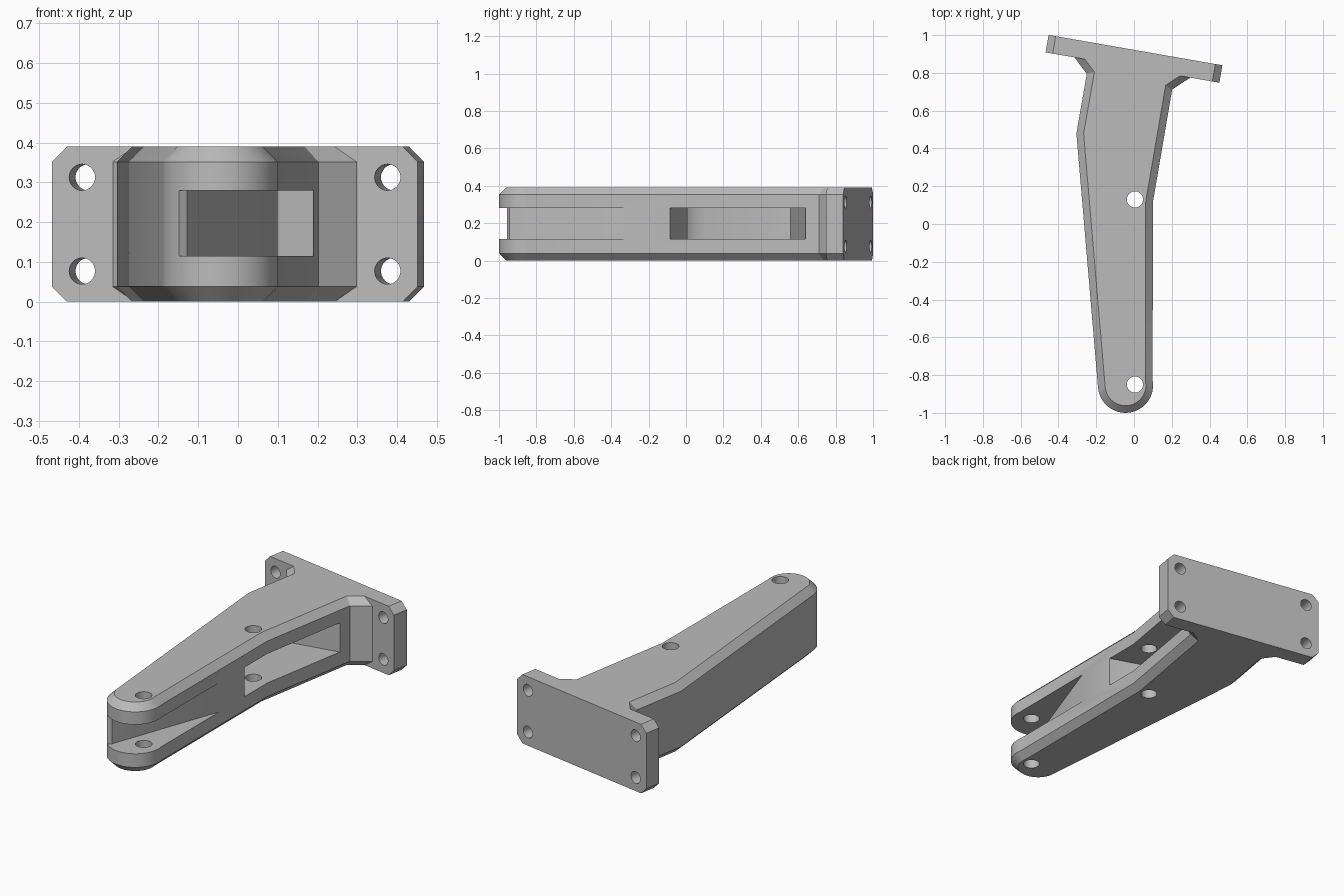
import bpy, bmesh, math
from mathutils import Matrix, Vector

if "Cube" in bpy.data.objects:
    bpy.data.objects.remove(bpy.data.objects["Cube"])

H = 0.39            # overall height
CHAMFER = 0.038
TILT = math.radians(-9.9)

metal = bpy.data.materials.new("plain_grey")
metal.use_nodes = True
metal.diffuse_color = (0.5, 0.5, 0.5, 1)
metal.node_tree.nodes["Principled BSDF"].inputs["Base Color"].default_value = (0.5, 0.5, 0.5, 1)


def prism(name, outline, z0, z1, chamfer=None):
    """Extrude an outline upward; chamfer cap edges accepted by the rule."""
    bm = bmesh.new()
    base = bm.faces.new([bm.verts.new((x, y, z0)) for x, y in outline])
    ext = bmesh.ops.extrude_face_region(bm, geom=[base])
    top = [v for v in ext["geom"] if isinstance(v, bmesh.types.BMVert)]
    bmesh.ops.translate(bm, vec=(0, 0, z1 - z0), verts=top)
    bmesh.ops.recalc_face_normals(bm, faces=bm.faces)
    if chamfer:
        edges = [e for e in bm.edges
                 if abs(e.verts[0].co.z - e.verts[1].co.z) < 1e-5 and chamfer(e)]
        bmesh.ops.bevel(bm, geom=edges, offset=CHAMFER, segments=1,
                        profile=0.5, affect='EDGES')
        bmesh.ops.recalc_face_normals(bm, faces=bm.faces)
    mesh = bpy.data.meshes.new(name)
    bm.to_mesh(mesh)
    bm.free()
    mesh.materials.append(metal)
    ob = bpy.data.objects.new(name, mesh)
    bpy.context.collection.objects.link(ob)
    return ob


def circle(x, y, r, n=32):
    return [(x + r * math.cos(2 * math.pi * i / n),
             y + r * math.sin(2 * math.pi * i / n)) for i in range(n)]


def cut(target, cutter):
    cutter.hide_render = True
    mod = target.modifiers.new("cut", 'BOOLEAN')
    mod.operation = 'DIFFERENCE'
    mod.solver = 'EXACT'
    mod.object = cutter
    bpy.context.view_layer.objects.active = target
    bpy.ops.object.modifier_apply(modifier=mod.name)
    bpy.data.objects.remove(cutter)


def smooth(ob):
    bpy.ops.object.select_all(action='DESELECT')
    ob.select_set(True)
    bpy.context.view_layer.objects.active = ob
    bpy.ops.object.shade_smooth_by_angle(angle=math.radians(25))


def plate_front(x):
    return 0.827 + math.tan(TILT) * x


# Arm body: tapered outline with a round nose, chamfered top and bottom
nose = [(-0.045 + 0.146 * math.cos(a), -0.854 + 0.146 * math.sin(a))
        for a in (math.pi + math.radians(5) - i * math.radians(-185) / 24 for i in range(25))]
outline = [(-0.315, plate_front(-0.315)), (-0.25, 0.795), (-0.305, 0.48)]
outline += nose
outline += [(0.1, 0.115), (0.202, 0.712), (0.298, plate_front(0.298))]


def not_rear(edge):
    return not all(abs(v.co.y - plate_front(v.co.x)) < 0.002 for v in edge.verts)


arm = prism("arm_body", outline, 0, H, not_rear)

# Open fork slot at the nose
slot = [(0.1, -0.31), (-0.12, -0.92), (-0.128, -0.943), (-0.15, -0.957),
        (-0.2, -1.1), (0.3, -1.1), (0.3, -0.31)]
cut(arm, prism("slot_cutter", slot, 0.115, 0.28))

# Side pocket with a rounded inner corner
pocket = [(0.3, -0.153), (-0.13, -0.007), (-0.165, 0.012), (-0.188, 0.045),
          (-0.198, 0.1), (-0.235, 0.48), (-0.225, 0.56), (0.4, 0.68)]
cut(arm, prism("pocket_cutter", pocket, 0.115, 0.28))

# Vertical pin holes
for y in (-0.85, 0.13):
    cut(arm, prism("pin_cutter", circle(0.005, y, 0.043), -0.1, 0.5))
smooth(arm)

# Mounting plate: clipped corners, drilled, stood upright and tilted
W, C, T = 0.467, 0.038, 0.0935
corners = []
for sx, sz in ((1, 1), (-1, 1), (-1, -1), (1, -1)):
    pair = [(sx * W, sz * (H / 2 - C)), (sx * (W - C), sz * H / 2)]
    corners += pair if sx * sz > 0 else pair[::-1]
plate = prism("mounting_plate", corners, -T / 2, T / 2)
for sx in (-1, 1):
    for sz in (-1, 1):
        cut(plate, prism("bolt_cutter", circle(sx * 0.39, sz * 0.118, 0.033), -0.2, 0.2))
normal = Vector((-math.sin(TILT), math.cos(TILT), 0))
place = Vector((0, plate_front(0), H / 2)) + normal * (T / 2)
place.x -= normal.x * T / 2
place.y += normal.x * T / 2 * math.tan(-TILT)
plate.data.transform(Matrix.Translation(place) @ Matrix.Rotation(TILT, 4, 'Z')
                     @ Matrix.Rotation(math.pi / 2, 4, 'X'))
smooth(plate)
